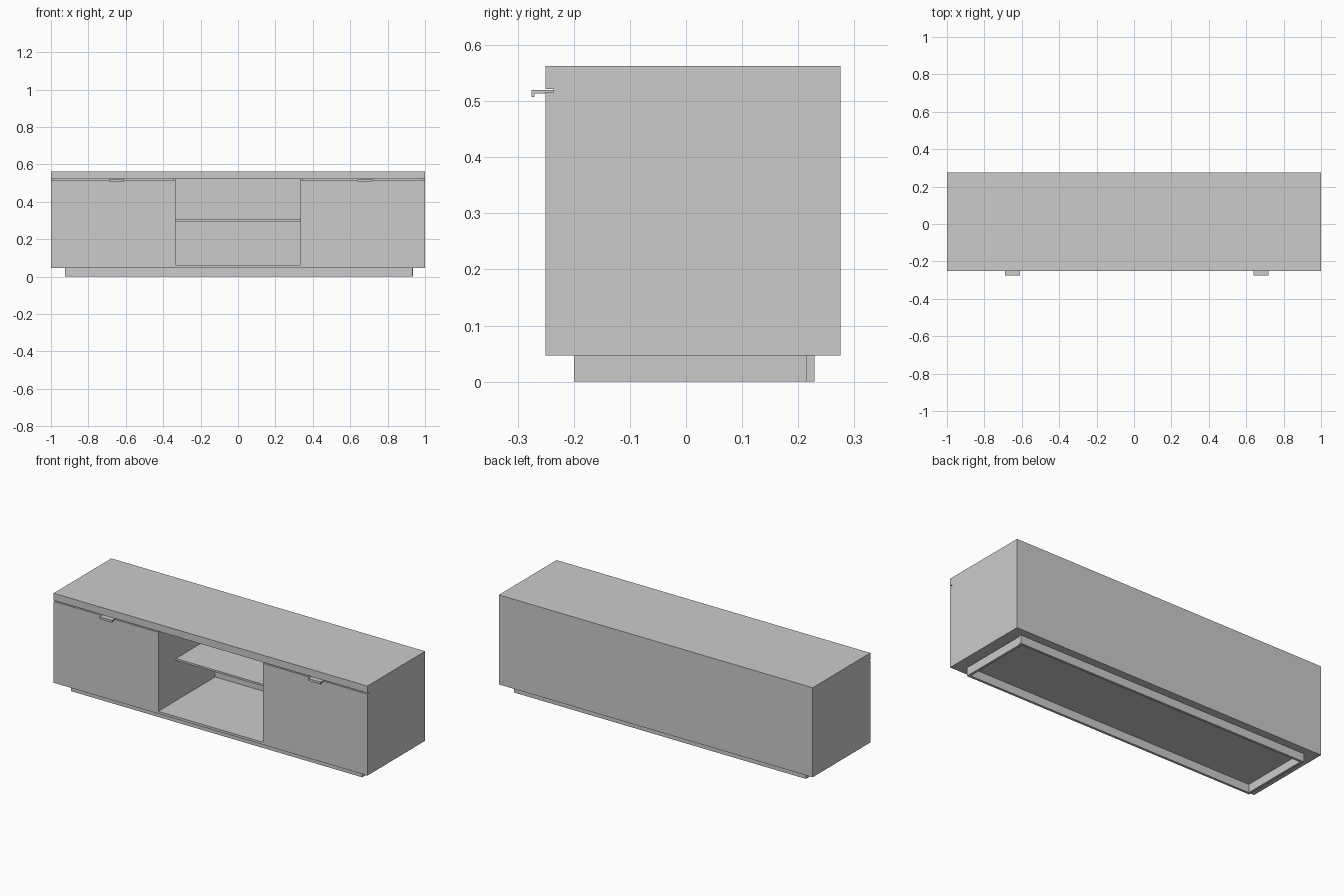
import bpy
import bmesh

if "Cube" in bpy.data.objects:
    bpy.data.objects.remove(bpy.data.objects["Cube"])

T = 0.014  # board thickness


def new_object(name, bm):
    mesh = bpy.data.meshes.new(name)
    bm.to_mesh(mesh)
    bm.free()
    obj = bpy.data.objects.new(name, mesh)
    bpy.context.collection.objects.link(obj)
    return obj


def board(name, x, y, z):
    """Box spanning the given (min, max) ranges."""
    bm = bmesh.new()
    bmesh.ops.create_cube(bm, size=1)
    for v in bm.verts:
        for i, (lo, hi) in enumerate((x, y, z)):
            v.co[i] = hi if v.co[i] > 0 else lo
    return new_object(name, bm)


def extrude_x(name, profile, x0, x1):
    """Extrude a closed (y, z) profile from x0 to x1."""
    bm = bmesh.new()
    face = bm.faces.new([bm.verts.new((x0, y, z)) for y, z in profile])
    ext = bmesh.ops.extrude_face_region(bm, geom=[face])
    moved = [g for g in ext["geom"] if isinstance(g, bmesh.types.BMVert)]
    bmesh.ops.translate(bm, verts=moved, vec=(x1 - x0, 0, 0))
    bmesh.ops.recalc_face_normals(bm, faces=bm.faces)
    return new_object(name, bm)


FRONT, BACK = -0.25, 0.275
DOOR_BACK = FRONT + T
LOW, HIGH = 0.061, 0.522  # inner height of the carcass
BAY = 0.333               # half width of the open bay

# Carcass
board("top_board", (-1, 1), (FRONT, BACK), (HIGH, 0.563))
board("bottom_board", (-1, 1), (FRONT, BACK), (0.047, LOW))
board("back_panel", (-1 + T, 1 - T), (BACK - 0.007, BACK), (LOW, HIGH))
board("centre_shelf", (-BAY, BAY), (-0.09, BACK - 0.007), (0.293, 0.304))

# Parts on both sides
for side, s in (("left", -1), ("right", 1)):
    def span(a, b):
        return tuple(sorted((s * a, s * b)))
    board(side + "_side_panel", span(1 - T, 1), (DOOR_BACK, BACK), (LOW, HIGH))
    board(side + "_divider", span(BAY, BAY + T), (DOOR_BACK, BACK - 0.007), (LOW, HIGH))
    board(side + "_door", span(BAY, 1), (FRONT, DOOR_BACK), (LOW, 0.516))

# Hooked edge pulls on top of the doors
pull = [(DOOR_BACK, 0.520), (-0.275, 0.520), (-0.275, 0.507),
        (-0.270, 0.507), (-0.270, 0.514), (FRONT, 0.514),
        (FRONT, 0.516), (DOOR_BACK, 0.516)]
for side, x in (("left", -0.69), ("right", 0.64)):
    extrude_x(side + "_handle", pull, x, x + 0.08)

# Recessed plinth frame
PX0, PX1, PZ = -0.925, 0.932, (0, 0.047)
board("plinth_front", (PX0, PX1), (-0.20, -0.20 + T), PZ)
board("plinth_back", (PX0, PX1 + 0.004), (0.215, 0.229), PZ)
board("plinth_left", (PX0, PX0 + T), (-0.20 + T, 0.215), PZ)
board("plinth_right", (PX1 - T, PX1), (-0.20 + T, 0.215), PZ)
